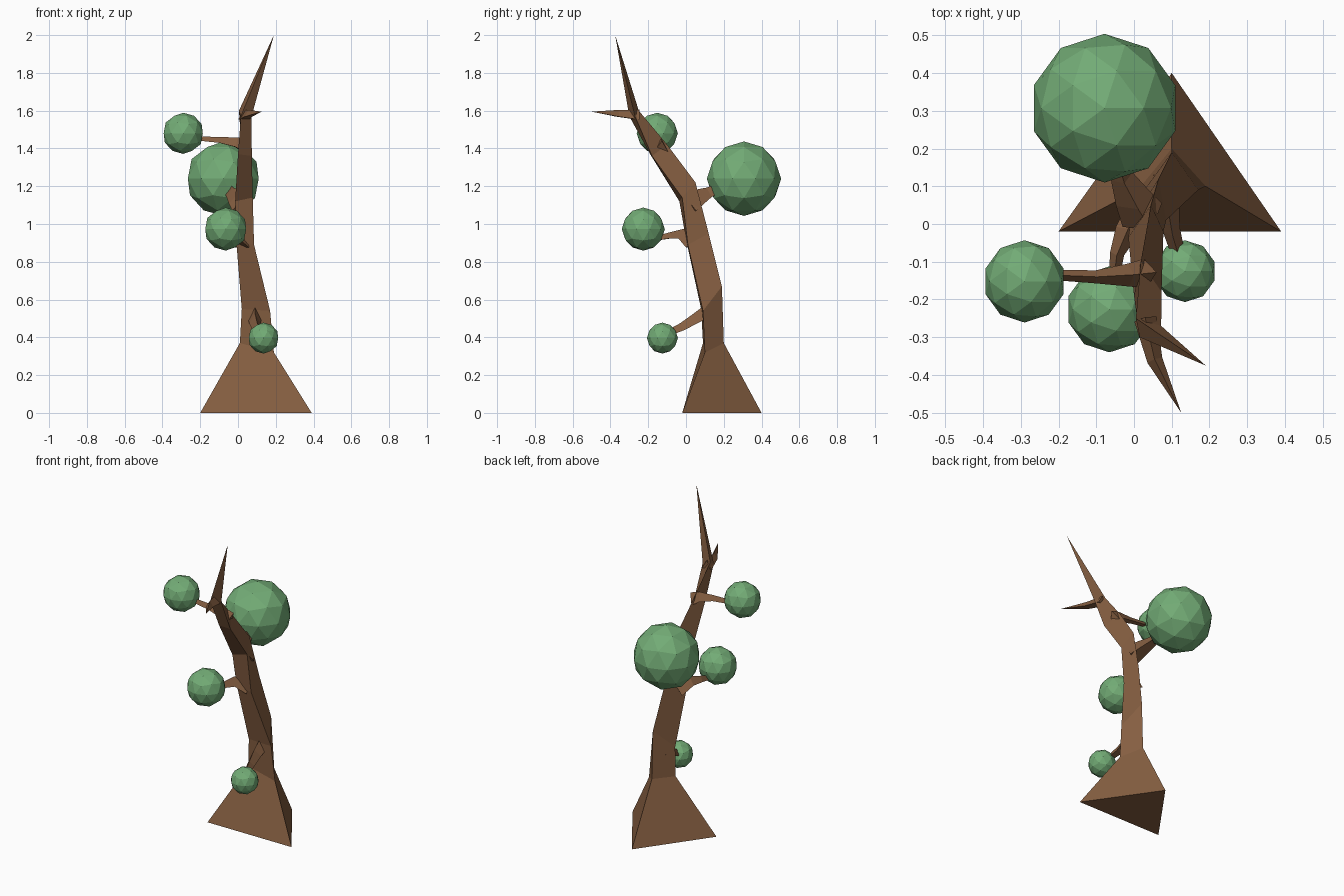
import bpy, bmesh, math
from mathutils import Vector

if "Cube" in bpy.data.objects:
    bpy.data.objects.remove(bpy.data.objects["Cube"])


def material(name, rgb):
    m = bpy.data.materials.new(name)
    m.diffuse_color = (*rgb, 1)
    m.use_nodes = True
    m.node_tree.nodes["Principled BSDF"].inputs["Base Color"].default_value = m.diffuse_color
    return m


BARK = material("bark brown", (0.235, 0.113, 0.053))
LEAF = material("leaf green", (0.17, 0.41, 0.18))


def finish(name, bm, mat):
    bmesh.ops.recalc_face_normals(bm, faces=bm.faces)
    me = bpy.data.meshes.new(name)
    bm.to_mesh(me)
    bm.free()
    me.materials.append(mat)
    ob = bpy.data.objects.new(name, me)
    bpy.context.collection.objects.link(ob)
    return ob


def loft(name, rings):
    """Skin three-sided rings; a one-point ring makes a tip."""
    bm = bmesh.new()
    loops = [[bm.verts.new(p) for p in r] for r in rings]
    for a, b in zip(loops, loops[1:]):
        for i in range(3):
            j = (i + 1) % 3
            if len(b) == 1:
                bm.faces.new((a[i], a[j], b[0]))
            else:
                bm.faces.new((a[i], a[j], b[j], b[i]))
    bm.faces.new(loops[0][::-1])
    if len(loops[-1]) == 3:
        bm.faces.new(loops[-1])
    return finish(name, bm, BARK)


def branch(name, path, radii):
    """Three-sided tapering limb along a path, ridge up."""
    pts = [Vector(p) for p in path]
    rings = []
    for i, (p, r) in enumerate(zip(pts, radii)):
        d = (pts[min(i + 1, len(pts) - 1)] - pts[max(i - 1, 0)]).normalized()
        side = d.cross(Vector((0, 0, 1))).normalized()
        up = side.cross(d)
        if r == 0:
            rings.append([p])
        else:
            rings.append([p + r * (math.cos(a) * side + math.sin(a) * up)
                          for a in (math.pi / 2 + k * math.tau / 3 for k in range(3))])
    return loft(name, rings)


def foliage(name, centre, radius):
    bm = bmesh.new()
    bmesh.ops.create_icosphere(bm, subdivisions=2, radius=radius)
    bmesh.ops.translate(bm, verts=bm.verts, vec=centre)
    return finish(name, bm, LEAF)


# Trunk: rings given as left, right, back corners, ending in the top spike
loft("trunk", [
    [(-0.20, -0.02, 0), (0.39, -0.02, 0), (0.10, 0.40, 0)],
    [(0.01, 0.09, 0.37), (0.19, 0.10, 0.32), (0.10, 0.20, 0.37)],
    [(0.02, 0.08, 0.55), (0.17, 0.09, 0.54), (0.10, 0.19, 0.67)],
    [(-0.01, 0.00, 0.92), (0.085, 0.01, 0.89), (0.065, 0.12, 0.95)],
    [(-0.015, -0.035, 1.12), (0.078, -0.02, 1.14), (0.045, 0.05, 1.22)],
    [(0.00, -0.19, 1.37), (0.073, -0.18, 1.36), (0.018, -0.10, 1.42)],
    [(0.015, -0.30, 1.57), (0.072, -0.27, 1.57), (0.005, -0.25, 1.60)],
    [(0.19, -0.375, 2.0)],
])

# Bare fork near the top
branch("fork", [(0.03, -0.25, 1.57), (0.055, -0.36, 1.58), (0.125, -0.50, 1.595)],
       (0.035, 0.024, 0))

# Leafy limbs
branch("back_limb", [(0.03, 0.01, 1.10), (0.0, 0.06, 1.13), (-0.03, 0.12, 1.16), (-0.06, 0.22, 1.20)],
       (0.07, 0.055, 0.035, 0.03))
branch("left_limb", [(0.04, -0.13, 1.40), (-0.01, -0.135, 1.425), (-0.10, -0.14, 1.44), (-0.22, -0.135, 1.45)],
       (0.045, 0.035, 0.02, 0.015))
branch("middle_limb", [(0.03, 0.04, 0.90), (-0.02, -0.02, 0.94), (-0.045, -0.08, 0.935), (-0.055, -0.16, 0.92)],
       (0.055, 0.035, 0.022, 0.015))
branch("low_limb", [(0.09, 0.12, 0.53), (0.09, 0.05, 0.49), (0.10, -0.02, 0.45), (0.12, -0.09, 0.42)],
       (0.045, 0.035, 0.027, 0.02))

# Foliage balls
foliage("back_foliage", (-0.078, 0.307, 1.24), 0.197)
foliage("left_foliage", (-0.29, -0.152, 1.48), 0.109)
foliage("middle_foliage", (-0.065, -0.226, 0.973), 0.114)
foliage("low_foliage", (0.135, -0.125, 0.396), 0.082)
